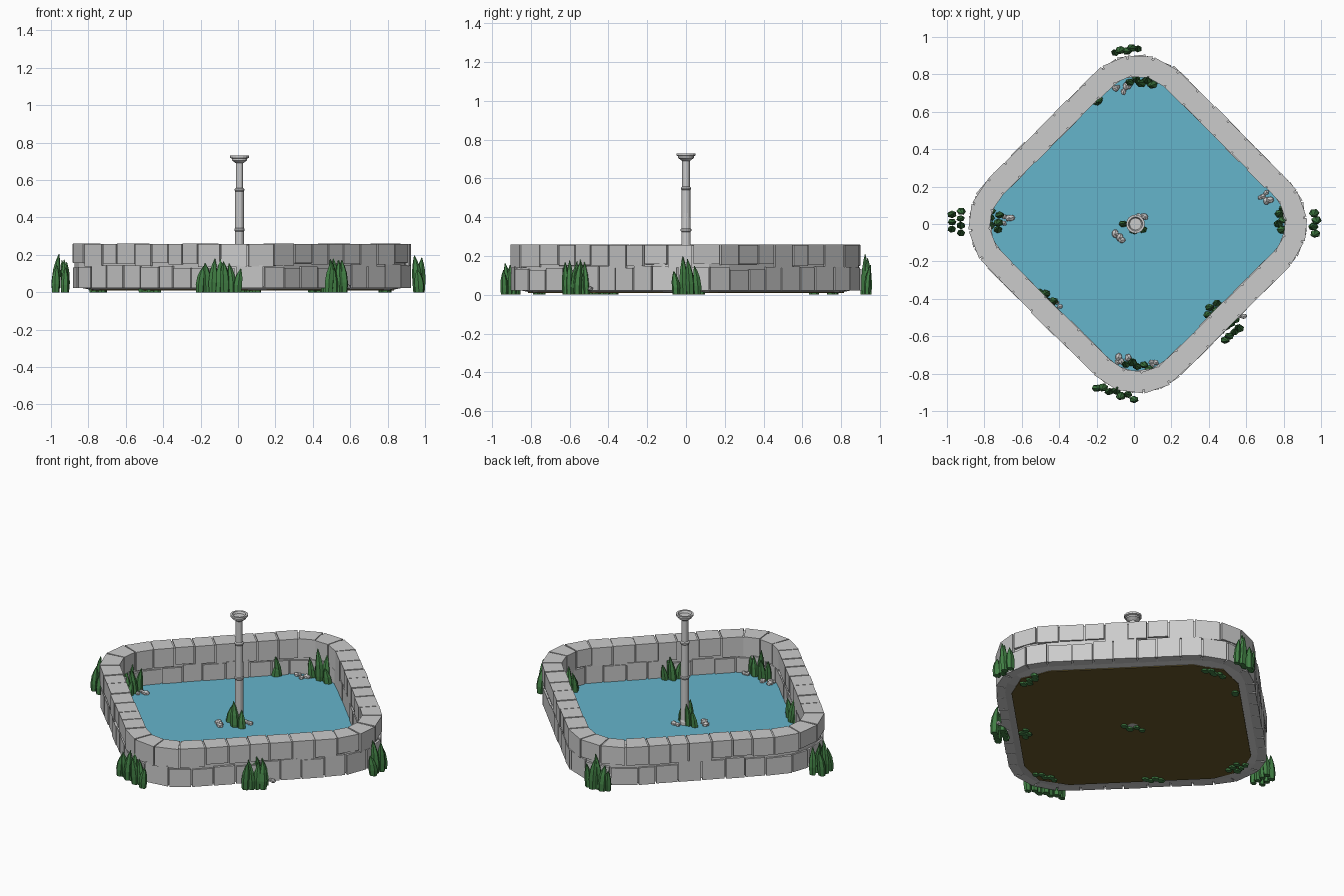
import bpy, bmesh, math, random
from mathutils import Vector, Matrix

if "Cube" in bpy.data.objects:
    bpy.data.objects.remove(bpy.data.objects["Cube"])

random.seed(7)
CX, HALF = 0.02, 0.58            # pond centre and corner-arc centre distance
R_OUT, R_IN = 0.325, 0.21        # outer and inner corner radius of the wall
SIDE, ARC = HALF * math.sqrt(2), 0.27 * math.pi / 2
QUAD = SIDE + ARC


def material(name, rgb):
    m = bpy.data.materials.new(name)
    m.diffuse_color = (*rgb, 1)
    m.use_nodes = True
    m.node_tree.nodes["Principled BSDF"].inputs["Base Color"].default_value = m.diffuse_color
    return m


GREEN = material("leaf_green", (0.055, 0.22, 0.06))
BLUE = material("water_blue", (0.13, 0.46, 0.60))
BROWN = material("pond_bed_brown", (0.14, 0.10, 0.025))


def finish(name, bm, mat=None):
    bmesh.ops.recalc_face_normals(bm, faces=bm.faces)
    me = bpy.data.meshes.new(name)
    bm.to_mesh(me)
    bm.free()
    ob = bpy.data.objects.new(name, me)
    bpy.context.collection.objects.link(ob)
    if mat:
        me.materials.append(mat)
    return ob


def path(s, r, z):
    """Point at length s along the rounded diamond, r out from the arc centres."""
    k, t = divmod(s, QUAD)
    a = k * math.pi / 2
    c0 = Vector((math.cos(a), math.sin(a), 0)) * HALF
    if t < ARC:
        ang, c = a - math.pi / 4 + t / ARC * math.pi / 2, c0
    else:
        ang = a + math.pi / 4
        c1 = Vector((-math.sin(a), math.cos(a), 0)) * HALF
        c = c0.lerp(c1, (t - ARC) / SIDE)
    return c + Vector((CX + r * math.cos(ang), r * math.sin(ang), z))


def loft(bm, rings, closed=False, caps=True):
    """Skin a list of equal point rings."""
    vr = [[bm.verts.new(p) for p in ring] for ring in rings]
    n = len(vr[0])
    for i in range(len(vr) if closed else len(vr) - 1):
        a, b = vr[i], vr[(i + 1) % len(vr)]
        for j in range(n):
            bm.faces.new((a[j], a[(j + 1) % n], b[(j + 1) % n], b[j]))
    if caps and not closed:
        bm.faces.new(vr[0])
        bm.faces.new(vr[-1])


def outline(r, z, seg):
    return [path(q * QUAD + ARC * i / seg, r, z) for q in range(4) for i in range(seg + 1)]


# Mortar core of the wall, sloping underneath towards the bed
bm = bmesh.new()
loft(bm, [outline(R_OUT - 0.012, 0.03, 4), outline(R_OUT - 0.012, 0.254, 4),
          outline(R_IN + 0.01, 0.254, 4), outline(R_IN + 0.01, 0.012, 4)], closed=True)
finish("wall_core", bm)

# Two courses of staggered stone blocks
N = 40
STEP = 4 * QUAD / N
for name, z0, z1, shift in (("lower_course", 0.022, 0.138, 0.5), ("upper_course", 0.142, 0.26, 0.0)):
    bm = bmesh.new()
    joints = [(i + shift + random.uniform(-0.13, 0.13)) * STEP for i in range(N)]
    joints.append(joints[0] + 4 * QUAD)
    for i in range(N):
        a, b = joints[i] + 0.004, joints[i + 1] - 0.004
        ro = R_OUT + random.uniform(-0.003, 0.004)
        ri = R_IN + random.uniform(-0.004, 0.003)
        dz = random.uniform(-0.012, 0.012)
        lo, hi = (z0, z1 + dz) if shift else (z0 + dz, z1 - random.uniform(0, 0.003))
        loft(bm, [[path(s, ro, lo + 0.006 * (not shift)), path(s, ro, hi),
                   path(s, ri, hi), path(s, ri, lo)] for s in (a, b)])
    finish(name, bm)

# Water sheet and brown bed
for name, r, z0, z1, mat in (("water", 0.235, 0.03, 0.04, BLUE), ("pond_bed", 0.235, 0.01, 0.028, BROWN)):
    bm = bmesh.new()
    loft(bm, [outline(r, z0, 2), outline(r, z1, 2)])
    finish(name, bm, mat)

# Fountain column with rings and a dished cap
profile = [(0.028, 0.01), (0.028, 0.06), (0.024, 0.07), (0.024, 0.325), (0.028, 0.33), (0.028, 0.338),
           (0.024, 0.343), (0.023, 0.54), (0.027, 0.545), (0.027, 0.552), (0.020, 0.558),
           (0.020, 0.69), (0.033, 0.70), (0.040, 0.705), (0.040, 0.715), (0.050, 0.718),
           (0.050, 0.73), (0.038, 0.73), (0.032, 0.718)]
bm = bmesh.new()
loft(bm, [[(0.008 + r * math.cos(k * math.pi / 8), r * math.sin(k * math.pi / 8), z)
           for k in range(16)] for r, z in profile])
finish("fountain_column", bm)


def blade(bm, x, y, h, r):
    """One pointed six-sided leaf with a bent tip."""
    turn, lean = random.uniform(0, 6.28), random.uniform(0, 6.28)
    rings = []
    for t, w in ((0, 0.85), (0.3, 1.0), (0.6, 0.85), (0.82, 0.5), (1, 0.06)):
        d = 0.018 * t * t
        rings.append([(x + d * math.cos(lean) + r * w * math.cos(turn + k * math.pi / 3),
                       y + d * math.sin(lean) + 0.8 * r * w * math.sin(turn + k * math.pi / 3),
                       h * t) for k in range(6)])
    loft(bm, rings)


# Reed clumps: start xy, end xy, number of blades, sideways spread
clumps = [
    (-0.95, -0.05, -0.95, 0.07, 7, 0.025), (-0.20, -0.87, 0.0, -0.93, 7, 0.008),
    (0.47, -0.60, 0.56, -0.53, 8, 0.025), (0.965, -0.05, 0.97, 0.06, 4, 0.006),
    (-0.10, 0.92, 0.02, 0.94, 5, 0.006),
    (-0.75, -0.03, -0.74, 0.07, 6, 0.022), (-0.02, 0.765, 0.10, 0.755, 5, 0.008),
    (-0.20, 0.66, -0.19, 0.66, 2, 0.008), (0.78, -0.03, 0.79, 0.08, 5, 0.01),
    (0.39, -0.47, 0.45, -0.44, 4, 0.015), (-0.50, -0.36, -0.44, -0.42, 4, 0.01),
    (-0.04, -0.745, 0.08, -0.765, 5, 0.008), (-0.055, 0.01, 0.04, -0.04, 4, 0.012)]
for i, (x0, y0, x1, y1, n, spread) in enumerate(clumps):
    bm = bmesh.new()
    for k in range(n):
        t = k / (n - 1)
        side = spread * (1 if k % 2 else -1)
        d = Vector((x1 - x0, y1 - y0)).normalized()
        mid = 1 - abs(2 * t - 1)
        blade(bm, x0 + (x1 - x0) * t - d.y * side, y0 + (y1 - y0) * t + d.x * side,
              0.14 + 0.06 * mid + random.uniform(-0.02, 0.03), random.uniform(0.022, 0.029))
    finish(f"reed_clump_{i + 1}", bm, GREEN)

# Pebble groups: centre xy, half-length along x and y, count, height
groups = [(-0.68, 0.01, 0.03, 0.03, 5, 0.045), (-0.06, 0.73, 0.04, 0.025, 6, 0.045),
          (0.71, 0.14, 0.04, 0.03, 6, 0.045), (-0.09, -0.07, 0.03, 0.03, 5, 0.045),
          (0.04, 0.05, 0.02, 0.015, 3, 0.045), (-0.41, -0.43, 0.015, 0.015, 2, 0.045),
          (-0.06, -0.73, 0.03, 0.02, 5, 0.045), (0.10, -0.75, 0.025, 0.015, 3, 0.045),
          (0.58, -0.50, 0.012, 0.012, 2, 0.03)]
bm = bmesh.new()
for x, y, dx, dy, n, z in groups:
    for k in range(n):
        r = random.uniform(0.013, 0.022)
        pos = Vector((x + random.uniform(-dx, dx), y + random.uniform(-dy, dy), z))
        m = Matrix.Translation(pos) @ Matrix.Rotation(random.uniform(0, 6), 4, 'Z') @ Matrix.Diagonal((1.15, 0.9, 0.8, 1))
        bmesh.ops.create_icosphere(bm, subdivisions=1, radius=r, matrix=m)
finish("pebbles", bm)
